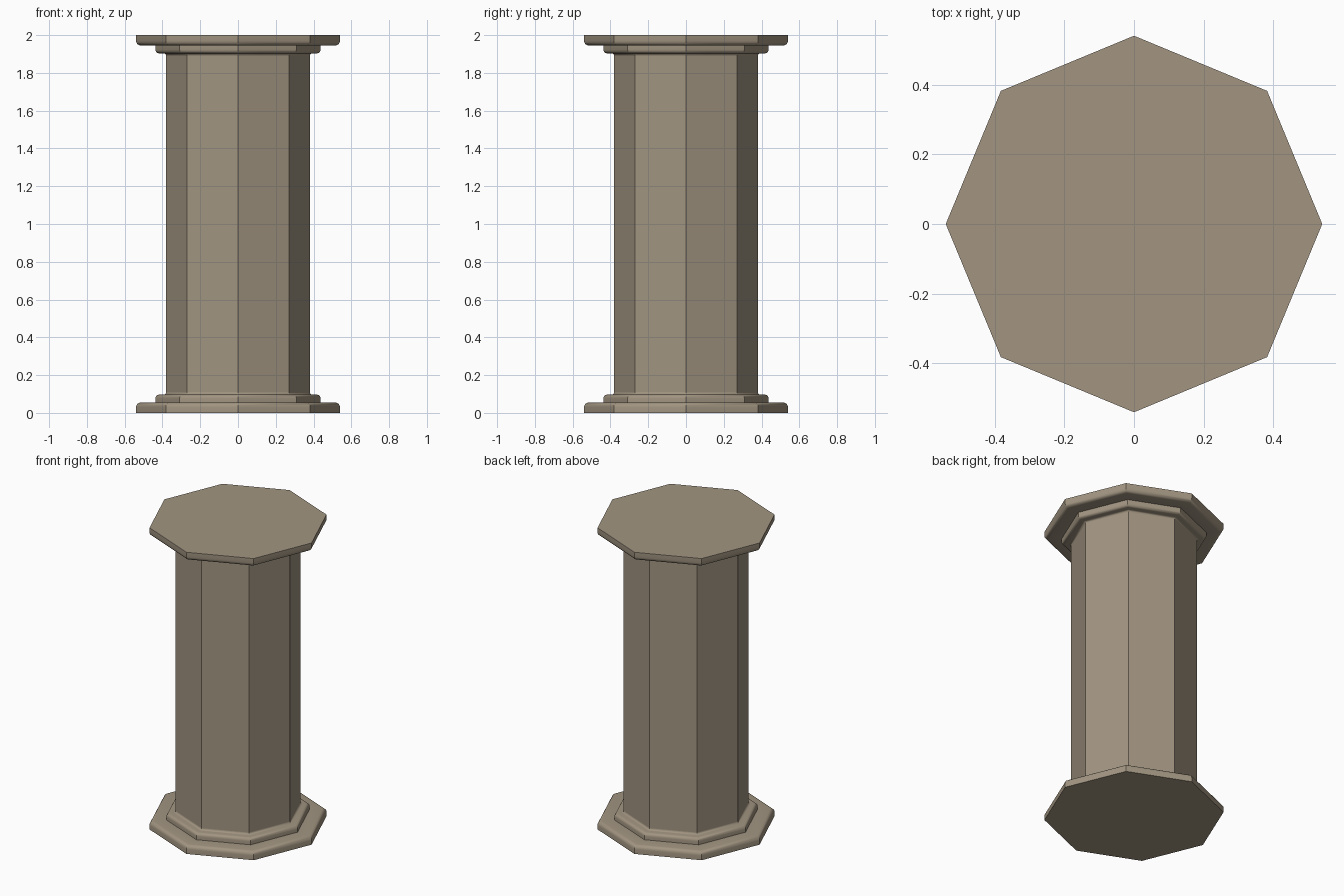
import bpy, bmesh
from math import pi, sin, cos

if "Cube" in bpy.data.objects:
    bpy.data.objects.remove(bpy.data.objects["Cube"])

SIDES = 8
HEIGHT = 2.0

stone = bpy.data.materials.new("stone")
stone.diffuse_color = (0.36, 0.30, 0.22, 1)
stone.use_nodes = True
stone.node_tree.nodes["Principled BSDF"].inputs["Base Color"].default_value = stone.diffuse_color


def arc(cr, cz, rad, a0, a1, n=4):
    """Points (radius, z) of a circular arc in the profile."""
    return [(cr + rad * cos(a0 + (a1 - a0) * i / n),
             cz + rad * sin(a0 + (a1 - a0) * i / n)) for i in range(n + 1)]


def octagon_loft(name, profile, cap=False):
    """Sweep a (radius, z) profile round an octagon, optionally closing its first ring."""
    bm = bmesh.new()
    rings = [[bm.verts.new((r * cos(2 * pi * k / SIDES), r * sin(2 * pi * k / SIDES), z))
              for k in range(SIDES)] for r, z in profile]
    for a, b in zip(rings, rings[1:]):
        for k in range(SIDES):
            j = (k + 1) % SIDES
            bm.faces.new((a[k], a[j], b[j], b[k]))
    if cap:
        bm.faces.new(rings[0][::-1])
    if profile[0][1] > profile[-1][1]:
        bmesh.ops.reverse_faces(bm, faces=bm.faces[:])
    mesh = bpy.data.meshes.new(name)
    bm.to_mesh(mesh)
    bm.free()
    obj = bpy.data.objects.new(name, mesh)
    mesh.materials.append(stone)
    bpy.context.collection.objects.link(obj)
    bpy.ops.object.select_all(action='DESELECT')
    obj.select_set(True)
    bpy.context.view_layer.objects.active = obj
    bpy.ops.object.shade_smooth_by_angle(angle=pi / 6)
    return obj


# Moulding: wide slab, narrower step, small cove into the shaft
moulding = [(0.54, 0.0)]
moulding += arc(0.515, 0.03, 0.025, 0, pi / 2)
moulding += [(0.437, 0.055)]
moulding += arc(0.417, 0.077, 0.02, 0, pi / 2)
moulding += arc(0.393, 0.11, 0.013, 3 * pi / 2, pi)

# Base, and the same moulding upside down as the capital
octagon_loft("base", moulding, cap=True)
octagon_loft("capital", [(r, HEIGHT - z) for r, z in moulding], cap=True)

# Plain octagonal shaft between them
octagon_loft("shaft", [(0.38, 0.11), (0.38, HEIGHT - 0.11)])
